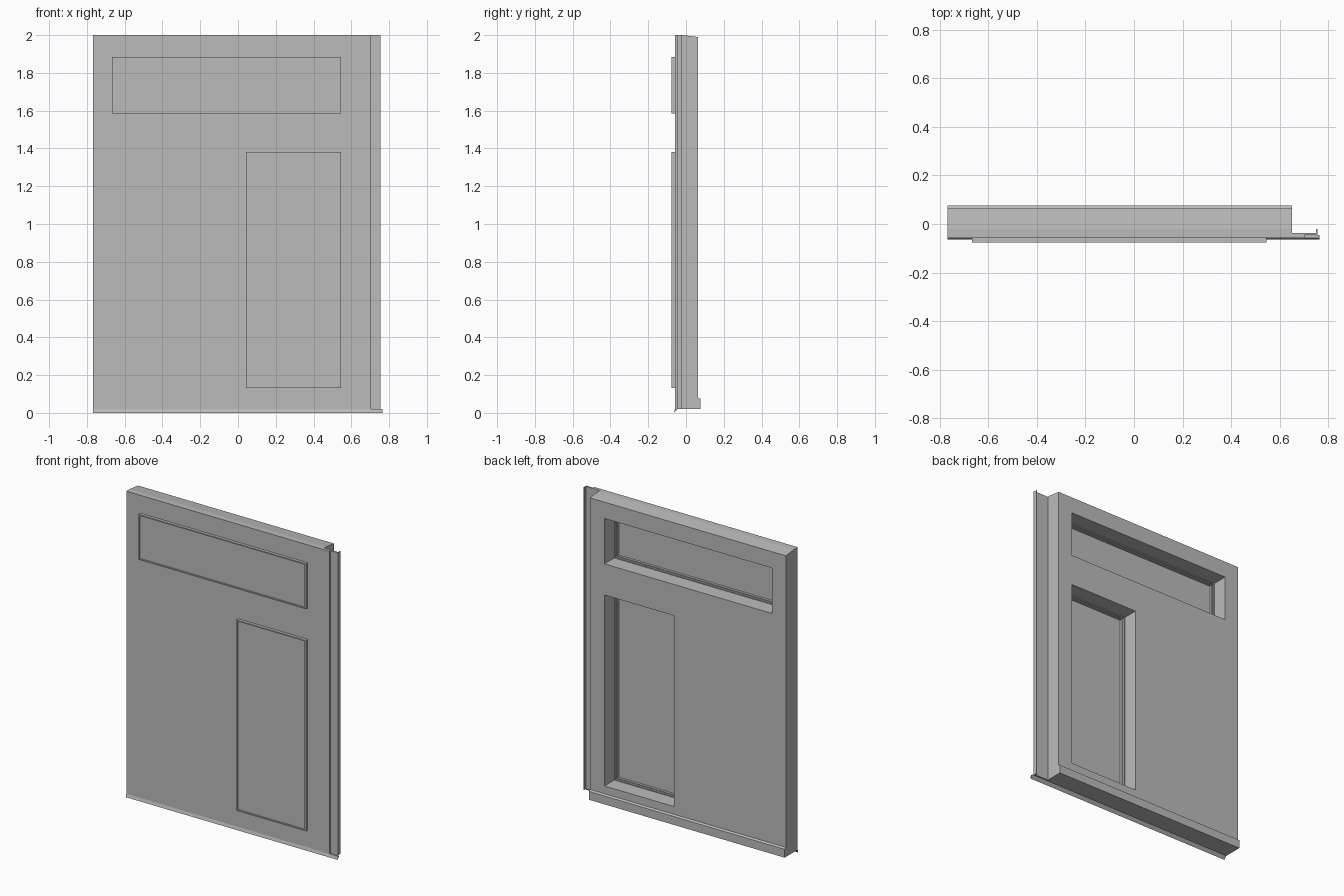
import bpy
import bmesh

if "Cube" in bpy.data.objects:
    bpy.data.objects.remove(bpy.data.objects["Cube"], do_unlink=True)

LEFT, RIGHT = -0.768, 0.65      # door body ends in x
FRONT, SEAM = -0.058, -0.037    # front skin planes in y

grey = bpy.data.materials.new("door_grey")
grey.use_nodes = True
colour = (0.5, 0.5, 0.5, 1.0)
grey.diffuse_color = colour
grey.node_tree.nodes["Principled BSDF"].inputs["Base Color"].default_value = colour


def finish(name, bm):
    bmesh.ops.recalc_face_normals(bm, faces=bm.faces)
    mesh = bpy.data.meshes.new(name)
    bm.to_mesh(mesh)
    bm.free()
    mesh.materials.append(grey)
    obj = bpy.data.objects.new(name, mesh)
    bpy.context.collection.objects.link(obj)
    return obj


def extrude(name, points, shift):
    """Solid made by pushing a flat outline along a vector."""
    bm = bmesh.new()
    face = bm.faces.new([bm.verts.new(p) for p in points])
    out = bmesh.ops.extrude_face_region(bm, geom=[face], use_keep_orig=True)
    moved = [v for v in out["geom"] if isinstance(v, bmesh.types.BMVert)]
    bmesh.ops.translate(bm, verts=moved, vec=shift)
    return finish(name, bm)


def window(name, x0, x1, z0, z1):
    """Raised rim with a thin pane, swept as stepped rectangular loops."""
    steps = [(0.008, -0.07), (0.008, -0.077), (0, -0.077), (0, SEAM),
             (0.006, SEAM), (0.006, -0.05), (0.012, -0.05), (0.012, -0.066)]
    bm = bmesh.new()
    loops = []
    for inset, y in steps:
        a, b, c, d = x0 + inset, x1 - inset, z0 + inset, z1 - inset
        loops.append([bm.verts.new((x, y, z))
                      for x, z in ((a, c), (b, c), (b, d), (a, d))])
    for low, high in zip(loops, loops[1:]):
        for i in range(4):
            j = (i + 1) % 4
            bm.faces.new((low[i], low[j], high[j], high[i]))
    bm.faces.new(loops[0])
    bm.faces.new(loops[-1])
    return finish(name, bm)


# Front skin with the stepped closing flange and its rear lip
skin_outline = [(LEFT, FRONT), (0.703, FRONT), (0.703, -0.046), (0.755, -0.046),
                (0.755, -0.02), (0.75, -0.02), (0.75, SEAM), (LEFT, SEAM)]
skin = extrude("front_skin", [(x, y, 0.02) for x, y in skin_outline], (0, 0, 1.98))

# Thick core with sloping top and a bottom ledge at the back
core_outline = [(SEAM, 0.02), (0.077, 0.02), (0.077, 0.075), (0.064, 0.082),
                (0.064, 1.99), (-0.021, 2.0), (SEAM, 2.0)]
core = extrude("door_core", [(LEFT, y, z) for y, z in core_outline],
               (RIGHT - LEFT, 0, 0))

# Slanted drip strip along the bottom front edge
drip_outline = [(-0.046, 0.02), (FRONT, 0.02), (-0.064, 0.0)]
extrude("drip_strip", [(LEFT, y, z) for y, z in drip_outline], (1.533, 0, 0))

# Windows and the openings cut for them
for name, x0, x1, z0, z1 in (("upper_window", -0.667, 0.545, 1.586, 1.883),
                             ("lower_window", 0.042, 0.545, 0.133, 1.382)):
    window(name, x0, x1, z0, z1)
    corners = ((x0, z0), (x1, z0), (x1, z1), (x0, z1))
    cutter = extrude(name + "_cutter", [(x, -0.2, z) for x, z in corners], (0, 0.4, 0))
    cutter.hide_render = True
    cutter.hide_set(True)
    for part in (skin, core):
        cut = part.modifiers.new(name + "_opening", "BOOLEAN")
        cut.operation = "DIFFERENCE"
        cut.solver = "EXACT"
        cut.object = cutter
